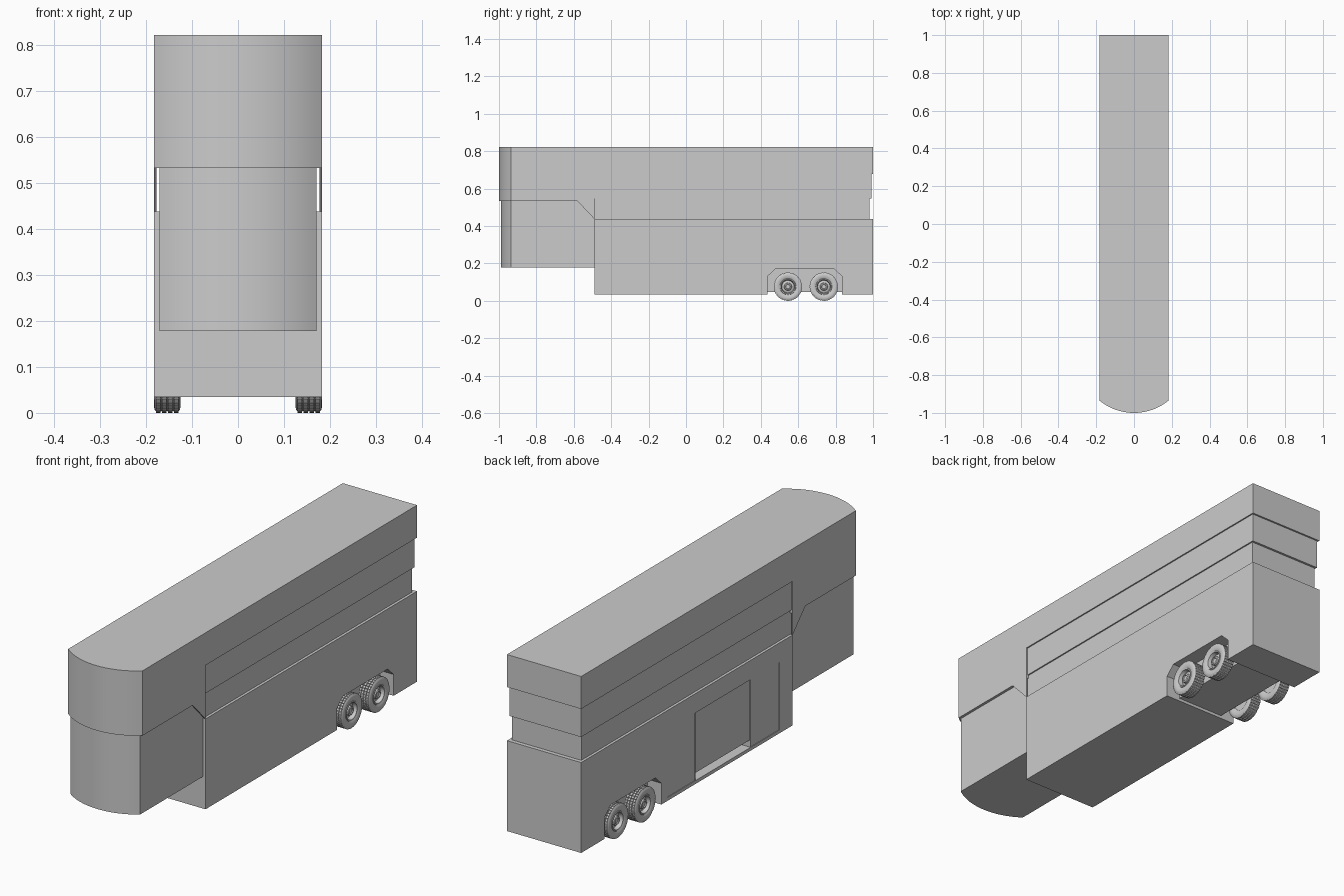
import bpy, bmesh, math
from mathutils import Vector

if "Cube" in bpy.data.objects:
    bpy.data.objects.remove(bpy.data.objects["Cube"])


def finish(bm, name, smooth=False):
    bmesh.ops.recalc_face_normals(bm, faces=bm.faces)
    me = bpy.data.meshes.new(name)
    bm.to_mesh(me)
    bm.free()
    ob = bpy.data.objects.new(name, me)
    bpy.context.collection.objects.link(ob)
    if smooth:
        bpy.ops.object.select_all(action='DESELECT')
        ob.select_set(True)
        bpy.context.view_layer.objects.active = ob
        bpy.ops.object.shade_smooth_by_angle(angle=math.radians(30))
    return ob


def prism(name, pts, offset, smooth=False):
    """Extrude a planar outline by an offset vector."""
    bm = bmesh.new()
    f = bm.faces.new([bm.verts.new(p) for p in pts])
    r = bmesh.ops.extrude_face_region(bm, geom=[f])
    vs = [v for v in r['geom'] if isinstance(v, bmesh.types.BMVert)]
    bmesh.ops.translate(bm, verts=vs, vec=Vector(offset))
    return finish(bm, name, smooth)


def box(name, x0, x1, y0, y1, z0, z1):
    return prism(name, [(x0, y0, z0), (x1, y0, z0), (x1, y1, z0), (x0, y1, z0)], (0, 0, z1 - z0))


def side_prism(name, outline, x0, x1):
    return prism(name, [(x0, y, z) for y, z in outline], (x1 - x0, 0, 0))


def bow_block(name, half, tip, shoulder, back, z0, z1, n=20):
    """Block whose front face bows outward along a circular arc."""
    sag = shoulder - tip
    rad = (half ** 2 + sag ** 2) / (2 * sag)
    a = math.asin(half / rad)
    pts = []
    for i in range(n + 1):
        t = -a + 2 * a * i / n
        pts.append((rad * math.sin(t), tip + rad - rad * math.cos(t), z0))
    pts += [(half, back, z0), (-half, back, z0)]
    return prism(name, pts, (0, 0, z1 - z0), True)


def cut(target, cutter):
    m = target.modifiers.new('cut', 'BOOLEAN')
    m.operation = 'DIFFERENCE'
    m.solver = 'EXACT'
    m.object = cutter
    cutter.hide_render = True
    bpy.context.view_layer.objects.active = target
    bpy.ops.object.modifier_apply(modifier=m.name)
    bpy.data.objects.remove(cutter)


# Upper body: full length roof block, front overhang and sloped skirts
W = 0.183
bow_block('upper_body', W, -1.0, -0.935, 1.0, 0.677, 0.822)
bow_block('front_overhang', W, -1.0, -0.935, -0.49, 0.533, 0.677)
skirt = [(-0.58, 0.533), (-0.49, 0.438), (-0.49, 0.533)]
for s, label in ((1, 'right'), (-1, 'left')):
    side_prism('skirt_' + label, skirt, s * 0.177, s * W)

# Telescoping bands under the roof block
box('upper_band', -0.177, 0.177, -0.5, 0.992, 0.547, 0.68)
box('lower_band', -0.171, 0.171, -0.5, 0.982, 0.42, 0.55)

# Raised front compartment
bow_block('front_compartment', 0.171, -0.99, -0.935, -0.48, 0.178, 0.54)

# Lower body with wheel wells and side door recesses
body = box('lower_body', -W, W, -0.49, 1.0, 0.035, 0.438)
arch = [(0.435, 0.0), (0.435, 0.13), (0.477, 0.17), (0.793, 0.17), (0.835, 0.13), (0.835, 0.0)]
for s in (1, -1):
    cut(body, side_prism('arch_cutter', arch, s * 0.115, s * 0.25))
cut(body, box('axle_cutter', -0.14, 0.14, 0.435, 0.835, 0.0, 0.048))
for y0, y1, depth in ((0.197, 0.393, 0.003), (-0.194, 0.193, 0.006), (-0.398, -0.198, 0.003)):
    cut(body, box('door_cutter', -0.25, -W + depth, y0, y1, 0.05, 0.352))
cut(body, box('door_slot_cutter', -0.25, -W + 0.045, -0.194, 0.193, 0.05, 0.08))


# Wheels: lathed around the x axis
def lathe(profile, n, closed):
    bm = bmesh.new()
    rings = []
    for i in range(n):
        a = 2 * math.pi * i / n
        rings.append([bm.verts.new((x, r * math.cos(a), r * math.sin(a))) for r, x in profile])
    k = len(profile)
    for i in range(n):
        p, q = rings[i], rings[(i + 1) % n]
        for j in range(k if closed else k - 1):
            m = (j + 1) % k
            bm.faces.new((p[j], p[m], q[m], q[j]))
    if not closed:
        for end in (0, k - 1):
            bm.faces.new([ring[end] for ring in rings])
    return bm


def make_tyre(name):
    tread_x = [-0.025, -0.014, -0.012, -0.001, 0.001, 0.012, 0.014, 0.025]
    prof = [(0.042, -0.024), (0.05, -0.028), (0.062, -0.029), (0.069, -0.0275)]
    tread = [(0.0722, x) for x in tread_x]
    prof = prof + tread + [(r, -x) for r, x in reversed(prof)]
    bm = lathe(prof, 40, True)
    bmesh.ops.recalc_face_normals(bm, faces=bm.faces)
    # raised tread blocks
    blocks = [f for f in bm.faces
              if abs(f.calc_center_median().yz.length - 0.072) < 0.0005 and f.calc_area() > 0.00006]
    bmesh.ops.inset_individual(bm, faces=blocks, thickness=0.0012, depth=0.0038)
    return finish(bm, name, True)


def make_rim(name):
    prof = [(0.04, -0.02), (0.044, -0.025), (0.044, 0.024), (0.042, 0.027), (0.037, 0.026),
            (0.033, 0.008), (0.021, 0.012), (0.019, 0.021), (0.013, 0.023), (0.011, 0.019)]
    return finish(lathe(prof, 32, False), name, True)


tyre, rim = make_tyre('tyre'), make_rim('rim')
first = True
for s in (1, -1):
    for y in (0.545, 0.737):
        for src in (tyre, rim):
            ob = src if first else src.copy()
            if not first:
                bpy.context.collection.objects.link(ob)
            ob.location = (s * 0.154, y, 0.076)
            ob.rotation_euler = (0, 0, 0 if s > 0 else math.pi)
        first = False

# Axles joining the wheel pairs
for y in (0.545, 0.737):
    for s in (1, -1):
        box('axle_stub', s * 0.11, s * 0.14, y - 0.01, y + 0.01, 0.066, 0.086)
